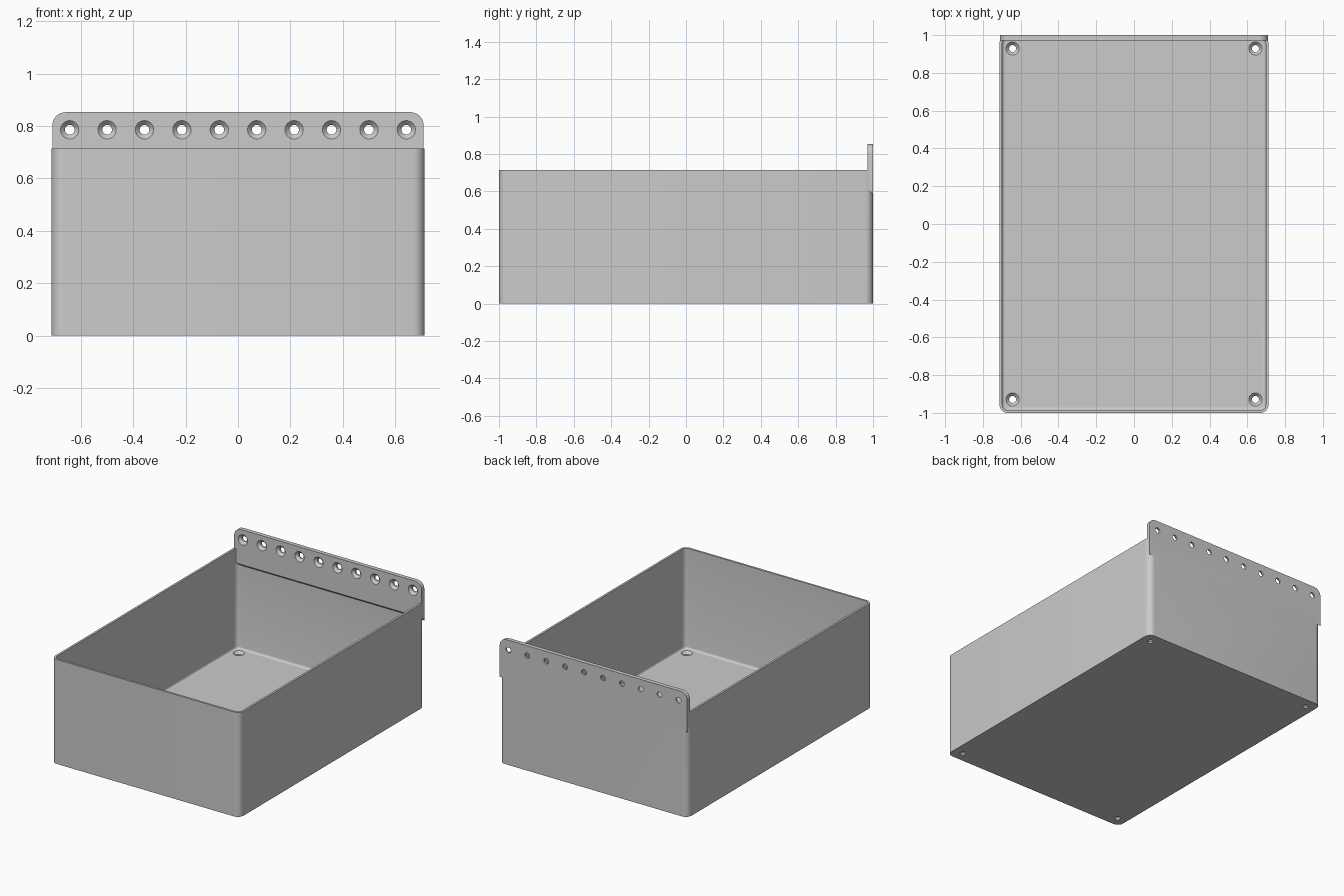
import bpy, bmesh, math
from mathutils import Matrix, Vector

if "Cube" in bpy.data.objects:
    bpy.data.objects.remove(bpy.data.objects["Cube"], do_unlink=True)

HALF_X, HALF_Y, HEIGHT = 0.712, 1.0, 0.714
WALL, FLOOR = 0.0143, 0.0286
PLATE_TOP, PLATE_LOW, PLATE_FRONT = 0.853, 0.586, 0.9714
HOLE_X, HOLE_Z, HOLE_Y = 0.643, 0.786, 0.929

grey = bpy.data.materials.new("plain grey")
grey.use_nodes = True
COLOUR = (0.6, 0.6, 0.6, 1)
grey.diffuse_color = COLOUR
grey.node_tree.nodes["Principled BSDF"].inputs["Base Color"].default_value = COLOUR


def make_object(name, bm):
    bmesh.ops.recalc_face_normals(bm, faces=bm.faces)
    mesh = bpy.data.meshes.new(name)
    bm.to_mesh(mesh)
    bm.free()
    mesh.materials.append(grey)
    obj = bpy.data.objects.new(name, mesh)
    bpy.context.collection.objects.link(obj)
    return obj


def corner_arc(cx, cy, radius, start, steps=8):
    angles = [start + math.pi / 2 * i / steps for i in range(steps + 1)]
    return [(cx + radius * math.cos(a), cy + radius * math.sin(a)) for a in angles]


def rounded_rect(hx, hy, radius):
    points = []
    for i, (sx, sy) in enumerate([(1, 1), (-1, 1), (-1, -1), (1, -1)]):
        points += corner_arc(sx * (hx - radius), sy * (hy - radius), radius, i * math.pi / 2)
    return points


def extrude(points, offset):
    """Prism from a closed loop of 3D points."""
    bm = bmesh.new()
    face = bm.faces.new([bm.verts.new(p) for p in points])
    result = bmesh.ops.extrude_face_region(bm, geom=[face], use_keep_orig=True)
    moved = [v for v in result["geom"] if isinstance(v, bmesh.types.BMVert)]
    bmesh.ops.translate(bm, verts=moved, vec=Vector(offset))
    return bm


def boolean(target, tool, operation):
    tool.hide_render = True
    mod = target.modifiers.new(operation, 'BOOLEAN')
    mod.operation, mod.object, mod.solver = operation, tool, 'EXACT'
    bpy.context.view_layer.objects.active = target
    bpy.ops.object.modifier_apply(modifier=mod.name)
    bpy.data.objects.remove(tool, do_unlink=True)


def add_countersink(bm, matrix, sides=32):
    """Lathed screw-hole cutter, drilled along local +z from the surface."""
    profile = [(-0.01, 0.035), (0, 0.035), (0.017, 0.0185), (0.05, 0.0185)]
    rings = []
    for depth, radius in profile:
        turn = [2 * math.pi * i / sides for i in range(sides)]
        rings.append([bm.verts.new(matrix @ Vector((radius * math.cos(a), radius * math.sin(a), depth)))
                      for a in turn])
    for low, high in zip(rings, rings[1:]):
        for i in range(sides):
            j = (i + 1) % sides
            bm.faces.new((low[i], low[j], high[j], high[i]))
    bm.faces.new(rings[0])
    bm.faces.new(rings[-1])


# Tray body
outline = rounded_rect(HALF_X, HALF_Y, 0.043)
tray = make_object("storage_tray", extrude([(x, y, 0) for x, y in outline], (0, 0, HEIGHT)))

# Hollow inside with a filleted floor edge
outline = rounded_rect(HALF_X - WALL, HALF_Y - WALL, 0.0287)
bm = extrude([(x, y, FLOOR) for x, y in outline], (0, 0, HEIGHT))
rim = [e for e in bm.edges if all(abs(v.co.z - FLOOR) < 1e-4 for v in e.verts)]
bmesh.ops.bevel(bm, geom=rim, offset=0.014, segments=4, profile=0.5, affect='EDGES')
boolean(tray, make_object("cavity_cutter", bm), 'DIFFERENCE')

# Rear mounting plate, rounded on top and sloped underneath
half, radius = 0.709, 0.05
profile = corner_arc(half - radius, PLATE_TOP - radius, radius, 0)
profile += corner_arc(radius - half, PLATE_TOP - radius, radius, math.pi / 2)
profile += [(-half, PLATE_LOW), (half, PLATE_LOW)]
thickness = HALF_Y - PLATE_FRONT
bm = extrude([(x, HALF_Y, z) for x, z in profile], (0, -thickness, 0))
for v in bm.verts:
    if v.co.z < PLATE_LOW + 0.001 and v.co.y < HALF_Y - 0.01:
        v.co.z += thickness
boolean(tray, make_object("mounting_plate", bm), 'UNION')

# Countersunk holes: a row in the plate, one in each floor corner
bm = bmesh.new()
for i in range(10):
    x = -HOLE_X + i * HOLE_X * 2 / 9
    add_countersink(bm, Matrix.Translation((x, PLATE_FRONT, HOLE_Z)) @ Matrix.Rotation(-math.pi / 2, 4, 'X'))
for sx in (-1, 1):
    for sy in (-1, 1):
        place = Matrix.Translation((sx * HOLE_X, sy * HOLE_Y, FLOOR))
        add_countersink(bm, place @ Matrix.Rotation(math.pi, 4, 'X'))
boolean(tray, make_object("screw_hole_cutter", bm), 'DIFFERENCE')

# Smooth rounded parts, keep hard edges
bpy.ops.object.select_all(action='DESELECT')
tray.select_set(True)
bpy.context.view_layer.objects.active = tray
bpy.ops.object.shade_smooth_by_angle(angle=math.radians(30))
